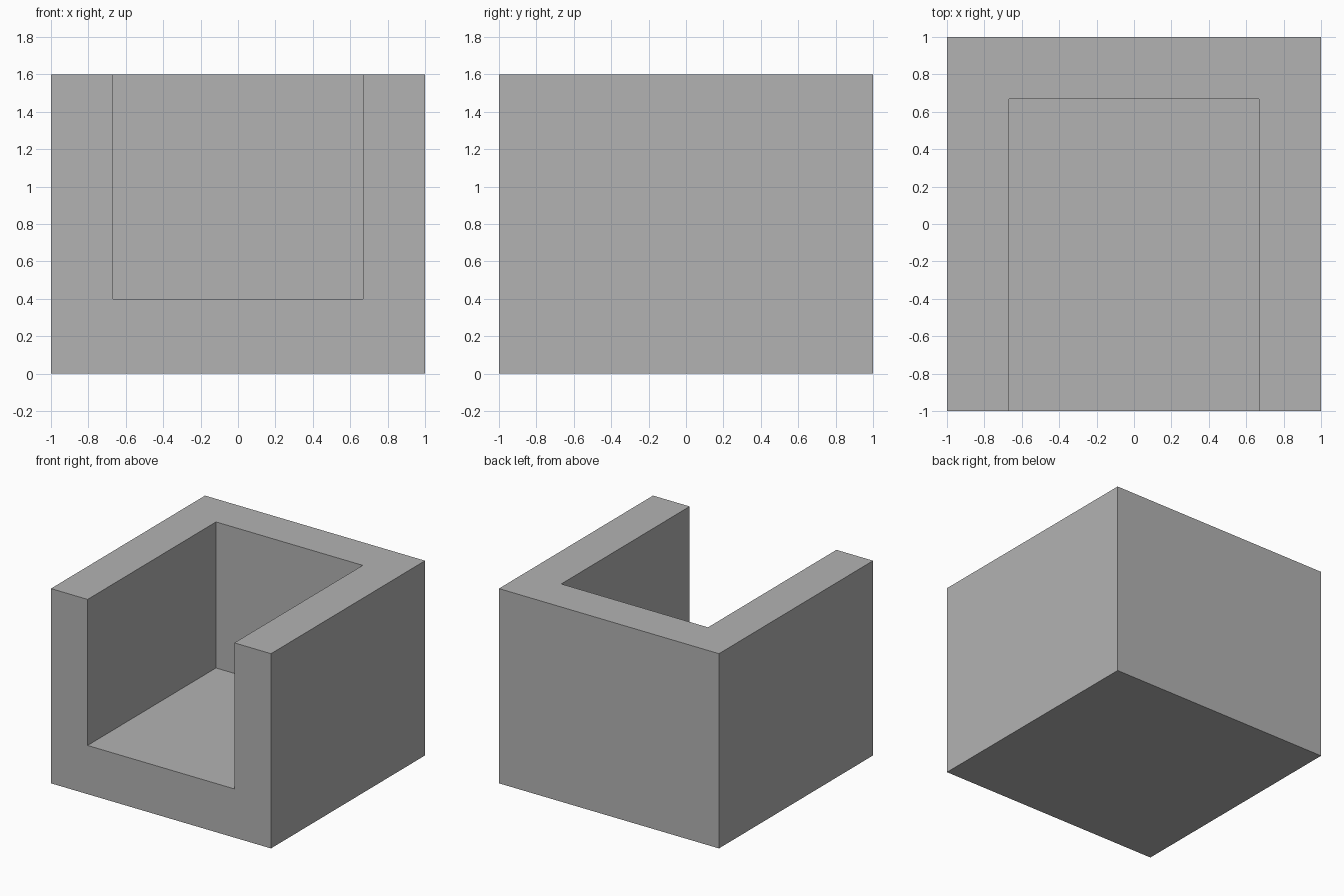
import bpy
from mathutils import Vector

default = bpy.data.objects.get("Cube")
if default:
    bpy.data.objects.remove(default, do_unlink=True)

# Plain grey used on every surface
grey = bpy.data.materials.new("plain grey")
grey.use_nodes = True
colour = (0.45, 0.45, 0.45, 1)
grey.diffuse_color = colour
grey.node_tree.nodes["Principled BSDF"].inputs["Base Color"].default_value = colour


def block(name, low, high):
    """Box spanning two opposite corners, with its vertices in world space."""
    low, high = Vector(low), Vector(high)
    bpy.ops.mesh.primitive_cube_add(size=1)
    obj = bpy.context.object
    obj.name = obj.data.name = name
    for v in obj.data.vertices:
        v.co = (low + high) / 2 + v.co * (high - low)
    obj.data.materials.append(grey)
    return obj


HALF, INNER = 1.0, 0.667      # outer half width, half width of the hollow
HEIGHT, FLOOR = 1.6, 0.4      # wall top, seat surface

# Hollow, open at the front and top
hollow = block("hollow_cutter", (-INNER, -HALF - 1, FLOOR), (INNER, INNER, HEIGHT + 1))
hollow.hide_render = True

# Solid body with thick side walls, back wall and base
body = block("armchair_body", (-HALF, -HALF, 0), (HALF, HALF, HEIGHT))
cut = body.modifiers.new("hollow", 'BOOLEAN')
cut.operation = 'DIFFERENCE'
cut.solver = 'EXACT'
cut.object = hollow
bpy.ops.object.modifier_apply(modifier=cut.name)
bpy.data.objects.remove(hollow, do_unlink=True)
bpy.ops.object.shade_flat()
